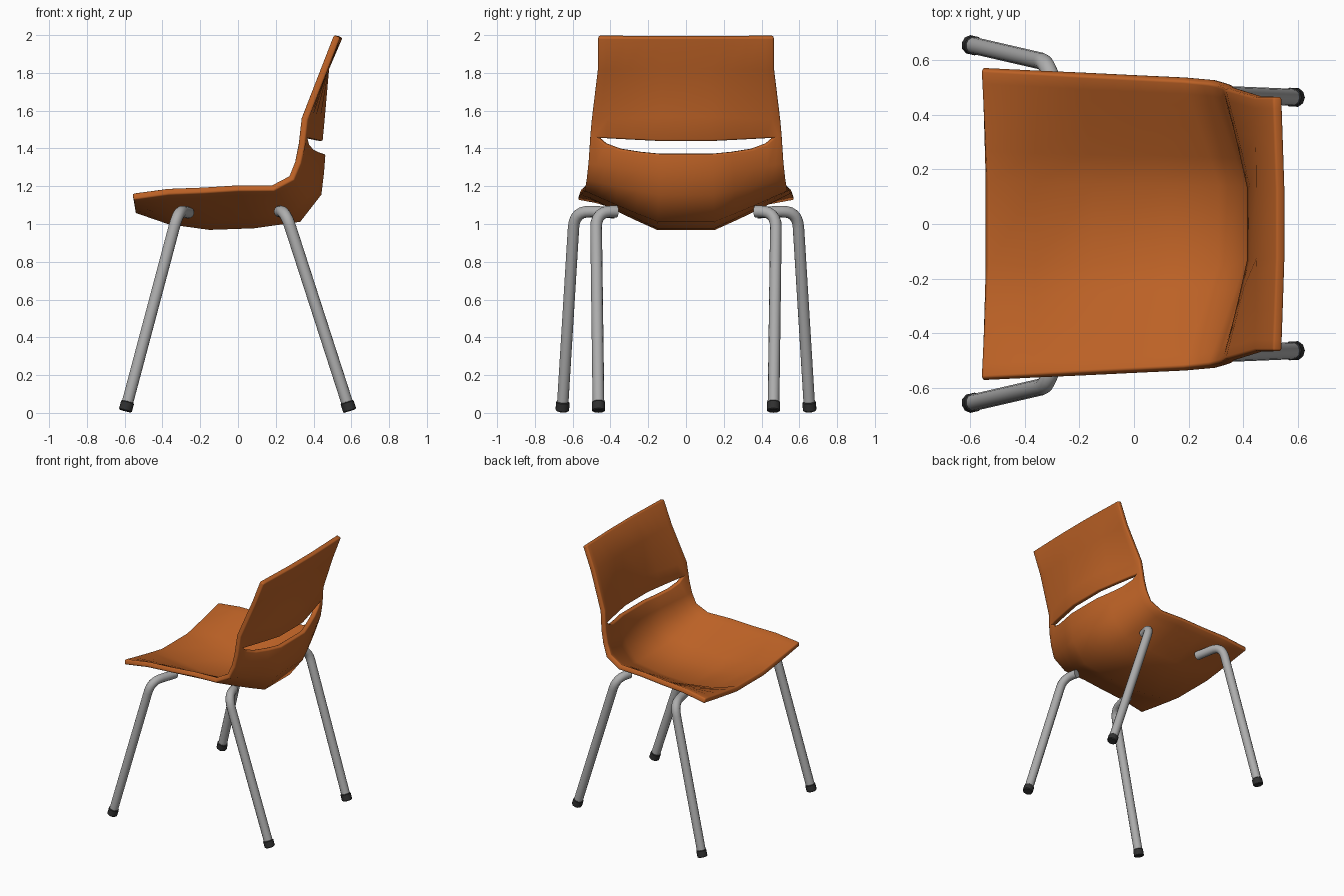
import bpy, bmesh, math
from mathutils import Vector

if "Cube" in bpy.data.objects:
    bpy.data.objects.remove(bpy.data.objects["Cube"])


def material(name, rgb):
    m = bpy.data.materials.new(name)
    m.diffuse_color = (*rgb, 1)
    m.use_nodes = True
    m.node_tree.nodes["Principled BSDF"].inputs["Base Color"].default_value = m.diffuse_color
    return m


ORANGE = material("orange plastic", (0.50, 0.120, 0.019))
GREY = material("grey metal", (0.42, 0.42, 0.42))
BLACK = material("black rubber", (0.03, 0.03, 0.03))


def finish(ob, mat, angle):
    bpy.ops.object.select_all(action='DESELECT')
    ob.select_set(True)
    bpy.context.view_layer.objects.active = ob
    bpy.ops.object.convert(target='MESH')
    ob = bpy.context.object
    ob.data.materials.clear()
    ob.data.materials.append(mat)
    bpy.ops.object.shade_smooth_by_angle(angle=math.radians(angle))


# Seat shell: rows of (edge x, edge z, half width, centre x, centre z)
ROWS = [
    (-0.558, 1.162, 0.563, -0.534, 1.094),
    (-0.370, 1.189, 0.552, -0.360, 1.034),
    (-0.190, 1.196, 0.541, -0.150, 1.005),
    (0.000, 1.208, 0.531, 0.080, 1.013),
    (0.180, 1.208, 0.522, 0.310, 1.045),
    (0.270, 1.255, 0.513, 0.407, 1.170),
    (0.300, 1.330, 0.507, 0.419, 1.270),
    (0.318, 1.410, 0.503, 0.427, 1.373),   # below slot
    (0.325, 1.475, 0.499, 0.412, 1.442),   # above slot
    (0.335, 1.560, 0.493, 0.424, 1.570),
    (0.442, 1.830, 0.464, 0.447, 1.830),
    (0.508, 2.000, 0.464, 0.520, 2.000),
]
LOW, HIGH = 7, 8
# Columns: fraction of half width, blend from centre to edge, slot lower rim rise
HALF = [(0.27, 0.0, 0.0), (0.47, 0.255, 0.01), (0.68, 0.54, 0.027),
        (0.83, 0.755, 0.055), (0.91, 0.87, 0), (1.0, 1.0, 0)]
COLS = [(-f, g, k) for f, g, k in reversed(HALF)] + HALF

bm = bmesh.new()
grid = []
for r, (ex, ez, w, cx, cz) in enumerate(ROWS):
    row = []
    for f, g, k in COLS:
        p = Vector((cx + (ex - cx) * g, f * w, cz + (ez - cz) * g))
        if r == LOW and abs(f) < 0.90:
            p.z = cz + k
        if r == HIGH and abs(f) < 0.95:
            p.z = cz + 0.019 * g
        if r == LOW and abs(f) == 0.91:      # slot closes to a point here
            a, b, c, d, e = ROWS[HIGH]
            p = Vector((d + (a - d) * g, f * c, e + 0.019 * g))
        row.append(bm.verts.new(p))
    grid.append(row)
for r in range(len(ROWS) - 1):
    for c in range(len(COLS) - 1):
        if r == LOW and 0 < c < len(COLS) - 2:
            continue
        bm.faces.new((grid[r][c], grid[r + 1][c], grid[r + 1][c + 1], grid[r][c + 1]))
bmesh.ops.remove_doubles(bm, verts=bm.verts, dist=0.0005)
bm.normal_update()
if sum(f.normal.z for f in bm.faces) < 0:
    bmesh.ops.reverse_faces(bm, faces=bm.faces)
me = bpy.data.meshes.new("seat_shell")
bm.to_mesh(me)
bm.free()
seat = bpy.data.objects.new("seat_shell", me)
bpy.context.collection.objects.link(seat)
s = seat.modifiers.new("thickness", 'SOLIDIFY')
s.thickness, s.offset, s.use_even_offset = 0.036, -1, True
b = seat.modifiers.new("round_rim", 'BEVEL')
b.width, b.segments, b.limit_method, b.angle_limit = 0.009, 2, 'ANGLE', math.radians(65)
finish(seat, ORANGE, 60)


# Bent tube legs with rubber feet
def leg(name, foot, knee, end):
    foot, knee, end = Vector(foot), Vector(knee), Vector(end)
    a = knee + (foot - knee).normalized() * 0.09
    c = knee + (end - knee).normalized() * 0.09
    pts = [foot + (a - foot).normalized() * 0.03]
    for i in range(7):
        t = i / 6
        pts.append(a * (1 - t) ** 2 + knee * 2 * t * (1 - t) + c * t * t)
    pts.append(end)
    cu = bpy.data.curves.new(name, 'CURVE')
    cu.dimensions = '3D'
    cu.bevel_depth, cu.bevel_resolution, cu.use_fill_caps = 0.031, 4, True
    sp = cu.splines.new('POLY')
    sp.points.add(len(pts) - 1)
    for q, p in zip(sp.points, pts):
        q.co = (*p, 1)
    ob = bpy.data.objects.new(name, cu)
    bpy.context.collection.objects.link(ob)
    finish(ob, GREY, 50)

    axis = (knee - foot).normalized()
    bpy.ops.mesh.primitive_cylinder_add(vertices=10, radius=0.036, depth=0.052,
                                        location=foot + axis * 0.026)
    cap = bpy.context.object
    cap.name = name + "_foot"
    cap.rotation_euler = axis.to_track_quat('Z', 'Y').to_euler()
    bv = cap.modifiers.new("bevel", 'BEVEL')
    bv.width, bv.segments, bv.limit_method = 0.005, 1, 'ANGLE'
    bv.angle_limit = math.radians(60)
    finish(cap, BLACK, 40)


for side, tag in ((1, "left"), (-1, "right")):
    leg("front_leg_" + tag, (-0.597, side * 0.655, 0.010),
        (-0.315, side * 0.590, 1.070), (-0.262, side * 0.38, 1.060))
    leg("back_leg_" + tag, (0.592, side * 0.463, 0.010),
        (0.250, side * 0.477, 1.068), (0.220, side * 0.365, 1.066))
